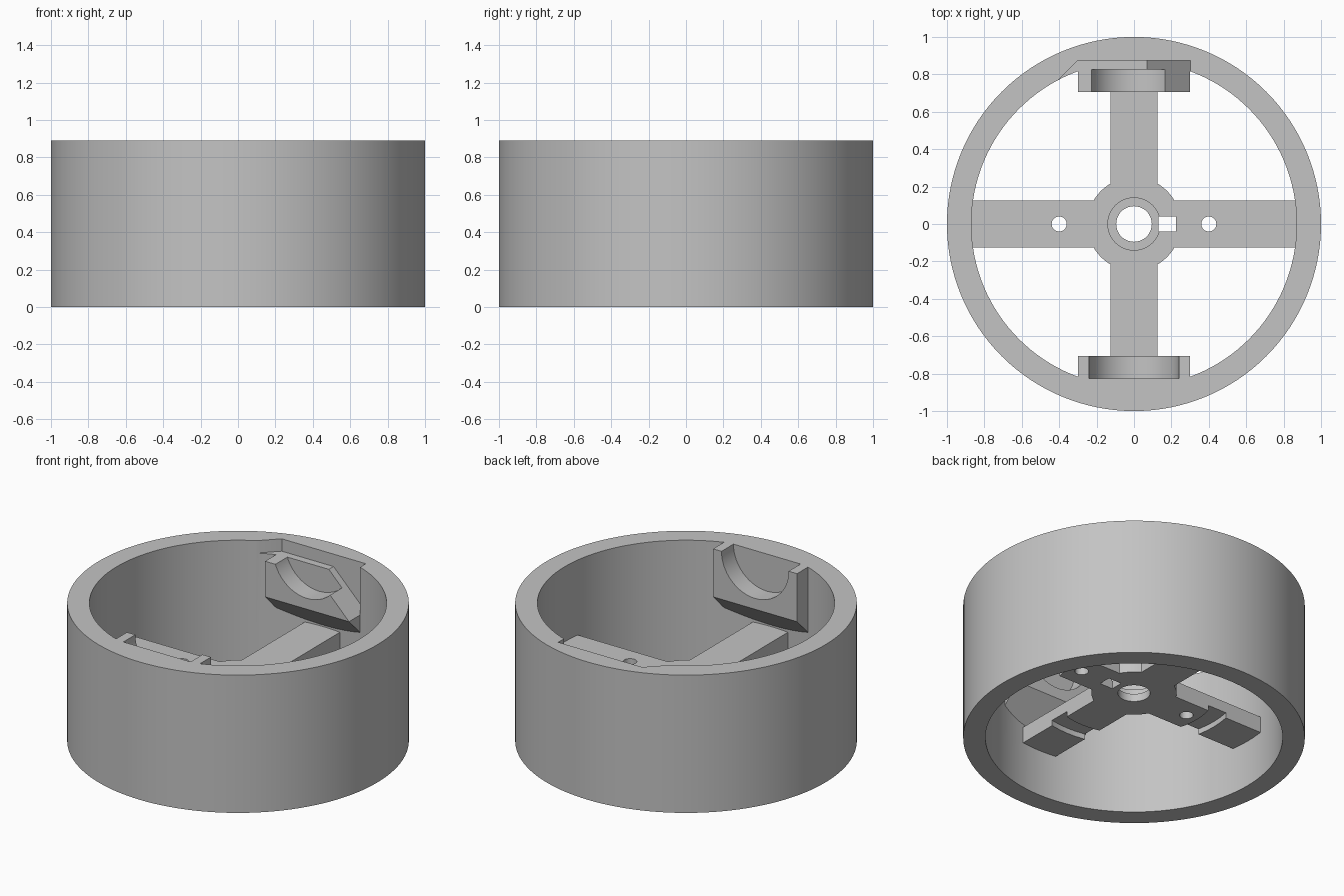
import bpy, bmesh, math
from mathutils import Vector

cube = bpy.data.objects.get("Cube")
if cube:
    bpy.data.objects.remove(cube)

grey = bpy.data.materials.new("plain_grey")
grey.use_nodes = True
grey.diffuse_color = (0.55, 0.55, 0.55, 1)
grey.node_tree.nodes["Principled BSDF"].inputs["Base Color"].default_value = grey.diffuse_color

HEIGHT = 0.89
SPOKE_LOW, SPOKE_TOP = 0.30, 0.405


def prism(name, outline, axis, lo, hi):
    """Extrude a 2D outline along an axis; the outline uses the other two axes in order."""
    bm = bmesh.new()

    def place(p):
        c = list(p)
        c.insert("xyz".index(axis), lo)
        return Vector(c)

    face = bm.faces.new([bm.verts.new(place(p)) for p in outline])
    top = bmesh.ops.extrude_face_region(bm, geom=[face])["geom"]
    step = Vector([hi - lo if a == axis else 0 for a in "xyz"])
    bmesh.ops.translate(bm, vec=step, verts=[v for v in top if isinstance(v, bmesh.types.BMVert)])
    bmesh.ops.recalc_face_normals(bm, faces=bm.faces)
    mesh = bpy.data.meshes.new(name)
    bm.to_mesh(mesh)
    bm.free()
    mesh.materials.append(grey)
    obj = bpy.data.objects.new(name, mesh)
    bpy.context.collection.objects.link(obj)
    return obj


def box(name, x0, x1, y0, y1, z0, z1):
    return prism(name, [(x0, y0), (x1, y0), (x1, y1), (x0, y1)], "z", z0, z1)


def disc(name, radius, lo, hi, axis="z", centre=(0, 0), sides=64):
    turn = [2 * math.pi * i / sides for i in range(sides)]
    pts = [(centre[0] + radius * math.cos(t), centre[1] + radius * math.sin(t)) for t in turn]
    return prism(name, pts, axis, lo, hi)


def combine(target, tool, operation="DIFFERENCE"):
    """Apply a boolean to the target and remove the tool."""
    mod = target.modifiers.new("combine", "BOOLEAN")
    mod.object, mod.operation, mod.solver = tool, operation, "EXACT"
    bpy.context.view_layer.update()
    graph = bpy.context.evaluated_depsgraph_get()
    mesh = bpy.data.meshes.new_from_object(target.evaluated_get(graph))
    target.modifiers.clear()
    target.data = mesh
    bpy.data.objects.remove(tool)


# Outer rim
rim = disc("rim_with_mounts", 1.0, 0, HEIGHT, sides=128)
combine(rim, disc("bore", 0.87, -0.1, 1, sides=128))

# Two mounting pads with slanted undersides, and their round pockets
for side in (-1, 1):
    profile = [(0.705, HEIGHT), (0.705, 0.58), (0.9, 0.385), (0.9, HEIGHT)]
    pad = prism("pad", [(side * y, z) for y, z in profile], "x", -0.3, 0.3)
    combine(rim, pad, "UNION")
    ends = sorted((side * 0.6, side * 0.827))
    combine(rim, disc("pocket", 0.24, *ends, axis="y", centre=(0, HEIGHT)))

# Sloped notch across the back pad, with a slanted corner on one side
notch = [(-0.3, 0.81), (0.07, 0.81), (0.301, 0.579), (0.301, 1), (-0.3, 1)]
combine(rim, prism("notch", notch, "y", 0.6, 0.875))
corner = [(-0.29, 0.875), (-0.3, 0.875), (-0.42, 0.755), (-0.42, 0.6), (-0.29, 0.6)]
combine(rim, prism("notch_corner", corner, "z", 0.81, 1))

# Hub and crossed spokes
hub = disc("spoked_hub", 0.25, SPOKE_LOW, SPOKE_TOP)
reach, half = 0.9, 0.125
combine(hub, box("spoke", -reach, reach, -half, half, SPOKE_LOW, SPOKE_TOP), "UNION")
combine(hub, box("spoke", -half, half, -reach, reach, SPOKE_LOW, SPOKE_TOP), "UNION")

# Centre hole, counterbore, key slot and bolt holes
combine(hub, disc("centre_hole", 0.095, 0, 1))
combine(hub, disc("counterbore", 0.14, 0.35, 1))
combine(hub, box("key_slot", 0.132, 0.225, -0.04, 0.04, 0, 1))
for x in (-0.4, 0.4):
    combine(hub, disc("bolt_hole", 0.04, 0, 1, centre=(x, 0), sides=32))

# Ring groove under the spokes
groove = disc("groove", 0.61, 0.1, SPOKE_LOW + 0.035)
combine(groove, disc("groove_core", 0.48, 0, 1))
combine(hub, groove)

# Smooth curved walls, keep edges sharp
for obj in (rim, hub):
    bpy.ops.object.select_all(action="DESELECT")
    obj.select_set(True)
    bpy.context.view_layer.objects.active = obj
    bpy.ops.object.shade_smooth_by_angle(angle=math.radians(30))
